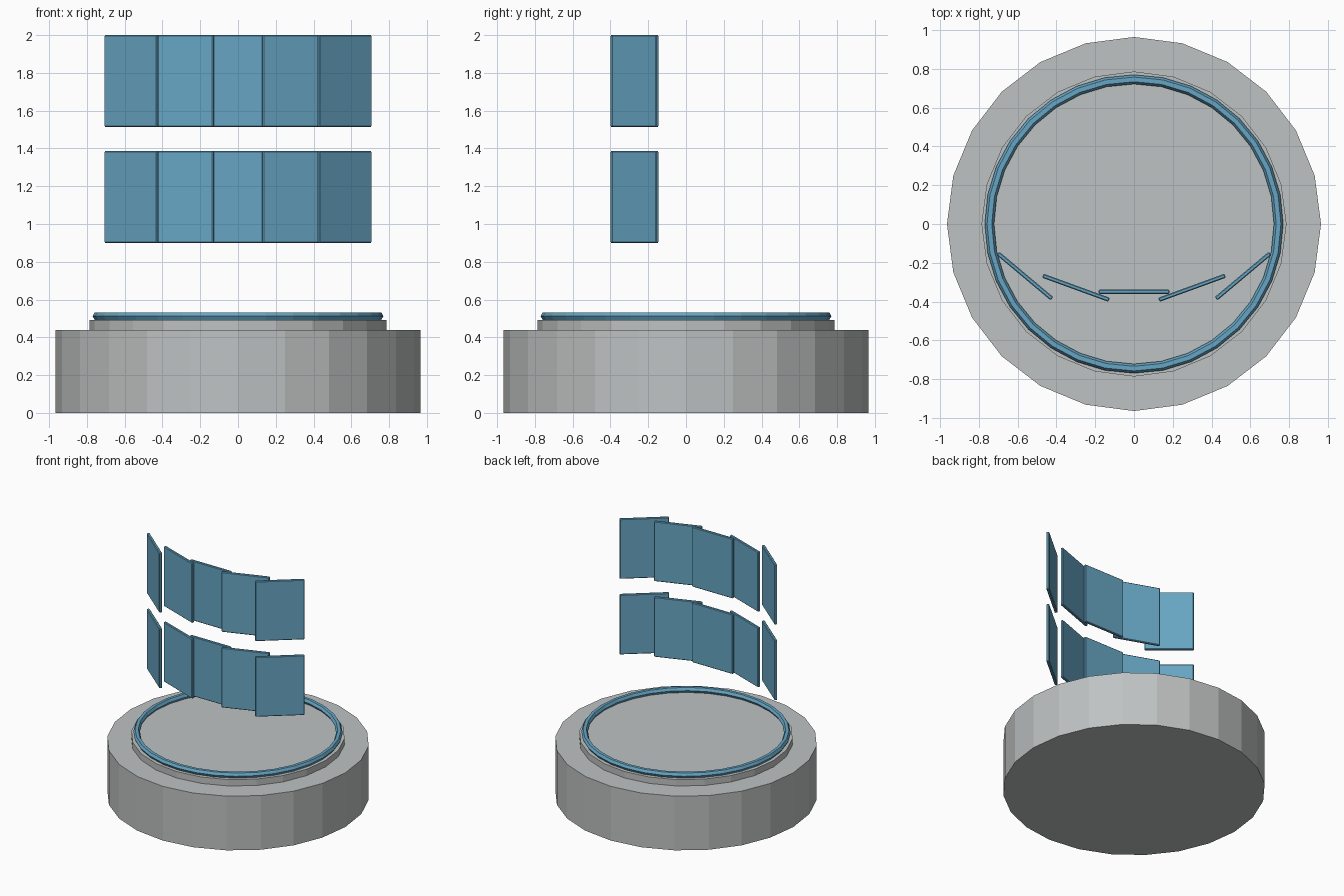
import bpy
import math

if "Cube" in bpy.data.objects:
    bpy.data.objects.remove(bpy.data.objects["Cube"])


def material(name, rgb):
    m = bpy.data.materials.new(name)
    m.diffuse_color = (*rgb, 1)
    m.use_nodes = True
    m.node_tree.nodes["Principled BSDF"].inputs["Base Color"].default_value = m.diffuse_color
    return m


GREY = material("light grey metal", (0.52, 0.54, 0.54))
BLUE = material("screen blue", (0.135, 0.38, 0.55))


def finish(name, mat):
    obj = bpy.context.object
    obj.name = name
    obj.data.materials.append(mat)
    return obj


def drum(name, radius, z0, z1):
    bpy.ops.mesh.primitive_cylinder_add(vertices=24, radius=radius, depth=z1 - z0,
                                        location=(0, 0, (z0 + z1) / 2))
    return finish(name, GREY)


# Stepped round pedestal
drum("pedestal_base", 0.965, 0, 0.44)
drum("pedestal_step", 0.787, 0.44, 0.492)

# Glowing ring on the step
bpy.ops.mesh.primitive_torus_add(major_segments=32, minor_segments=6,
                                 major_radius=0.746, minor_radius=0.024,
                                 location=(0, 0, 0.512))
finish("rim_ring", BLUE)

# Two floating rows of five thin screens on a flattened arc
for row, z in (("lower", 1.143), ("upper", 1.757)):
    for i in range(-2, 3):
        a = math.radians(20 * i)
        bpy.ops.mesh.primitive_cube_add(
            size=1, location=(0.876 * math.sin(a), -0.35 * math.cos(a), z),
            rotation=(0, 0, a))
        panel = finish(f"{row}_screen_{i + 3}", BLUE)
        panel.scale = (0.364, 0.022, 0.486)
        bpy.ops.object.transform_apply(location=False, rotation=False, scale=True)
        bevel = panel.modifiers.new("edge_chamfer", 'BEVEL')
        bevel.width = 0.005
        bevel.segments = 1
